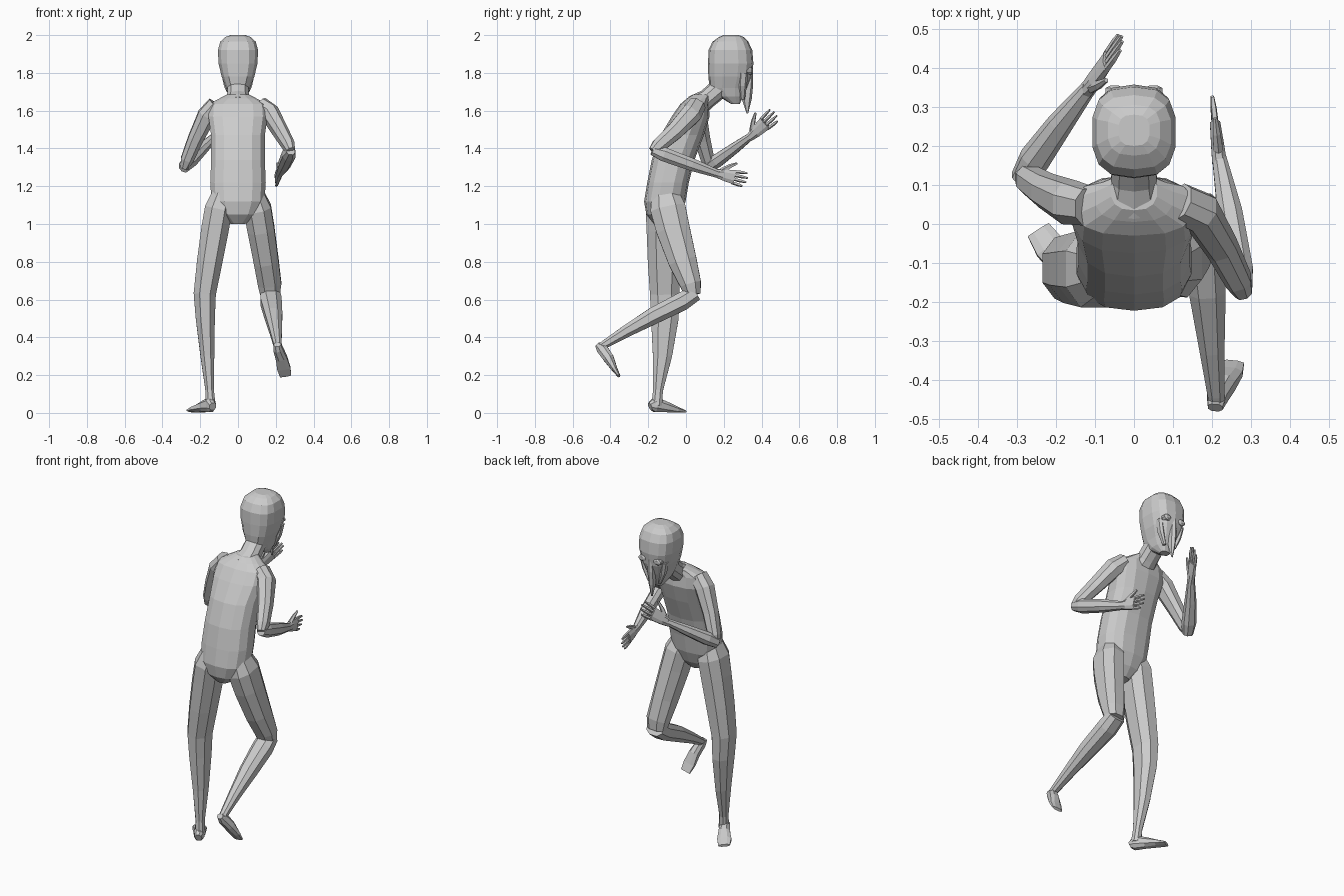
import bpy, bmesh, math
from mathutils import Vector as V


def loft(bm, pts, n=8, hint=(1, 0, 0), flat=False, p=0.85):
    """Skin sections (x, y, z, half width, half depth) with super-elliptic rings."""
    c = [V(q[:3]) for q in pts]
    rings = []
    for i, q in enumerate(pts):
        t = (c[min(i + 1, len(c) - 1)] - c[max(i - 1, 0)]).normalized()
        if flat:
            t = V((0, 0, 1))
        h = V(hint)
        u = (h - t * h.dot(t)).normalized()
        v = t.cross(u)
        ring = []
        for k in range(n):
            a = 2 * math.pi * (k + 0.5) / n
            s, r = math.cos(a), math.sin(a)
            s = math.copysign(abs(s) ** p, s) * q[3]
            r = math.copysign(abs(r) ** p, r) * q[4]
            ring.append(bm.verts.new(c[i] + u * s + v * r))
        rings.append(ring)
    for a, b in zip(rings, rings[1:]):
        for k in range(n):
            bm.faces.new((a[k], a[(k + 1) % n], b[(k + 1) % n], b[k]))
    bm.faces.new(rings[0][::-1])
    bm.faces.new(rings[-1])


def finish(name, bm):
    bmesh.ops.recalc_face_normals(bm, faces=bm.faces)
    me = bpy.data.meshes.new(name)
    bm.to_mesh(me)
    bm.free()
    ob = bpy.data.objects.new(name, me)
    bpy.context.collection.objects.link(ob)


def part(name, pts, **kw):
    bm = bmesh.new()
    loft(bm, pts, **kw)
    finish(name, bm)


def hand(name, wrist, tip, thumb_dir):
    """Palm, four fingers and a thumb between the wrist and the finger tips."""
    w, d, up = V(wrist), V(tip) - V(wrist), V(thumb_dir)
    up = (up - d * up.dot(d) / d.length_squared).normalized()
    bm = bmesh.new()
    at = lambda f, s=0.0: w + d * f + up * s
    loft(bm, [(*at(-.05), .022, .02), (*at(.2), .032, .018), (*at(.58), .04, .014)], n=8, hint=up)
    for k, reach in enumerate((.88, .98, 1.0, .95)):
        s = -.03 + .02 * k
        loft(bm, [(*at(.52, s), .009, .009), (*at(.78, s * 1.15), .009, .008),
                  (*at(reach, s * 1.2), .005, .005)], n=5, hint=up)
    loft(bm, [(*at(.12, .018), .015, .013), (*at(.34, .05), .012, .01),
              (*at(.56, .075), .006, .006)], n=5, hint=d.normalized())
    finish(name, bm)


# Leaning torso
part("torso", [(0, -.12, 1.0, .04, .05), (0, -.12, 1.05, .105, .09), (0, -.112, 1.12, .143, .11),
               (0, -.095, 1.22, .15, .11), (0, -.068, 1.34, .145, .113), (0, -.02, 1.47, .145, .115),
               (0, .025, 1.57, .16, .1), (0, .045, 1.635, .155, .075), (0, .065, 1.665, .1, .06),
               (0, .085, 1.685, .06, .05)], n=14, flat=True, p=.8)
part("neck", [(0, .05, 1.62, .075, .065), (0, .115, 1.665, .06, .052), (0, .19, 1.73, .058, .055)], n=10)

# Boxy head with a tapered jaw
part("head", [(0, .262, 1.635, .028, .022), (0, .238, 1.675, .052, .065), (0, .225, 1.72, .065, .1),
              (0, .233, 1.78, .088, .115), (0, .237, 1.85, .105, .12), (0, .235, 1.92, .108, .116),
              (0, .235, 1.965, .096, .095), (0, .24, 1.99, .068, .065), (0, .24, 2.0, .04, .04)],
     n=14, flat=True, p=.72)

# Long pointed nose, eyes and brows
part("nose", [(0, .325, 1.585, .004, .004), (0, .322, 1.66, .016, .026), (0, .332, 1.74, .02, .024),
              (0, .34, 1.84, .012, .012)], n=6, flat=True)
for side, s in (("left", -1), ("right", 1)):
    part(side + "_eye", [(s * .05, .32, 1.81, .026, .02), (s * .05, .348, 1.81, .024, .018),
                         (s * .05, .354, 1.81, .012, .01)], n=10, p=1)
    part(side + "_cheek", [(s * .035, .3, 1.66, .008, .012), (s * .06, .3, 1.73, .016, .022),
                           (s * .075, .305, 1.8, .016, .024)], n=6, flat=True)

# Arms: left raised in front of the chin, right bent at the waist
part("left_upper_arm", [(-.115, .045, 1.63, .05, .05), (-.165, .055, 1.575, .052, .058),
                        (-.225, .085, 1.45, .043, .046), (-.27, .115, 1.34, .036, .038),
                        (-.285, .125, 1.295, .022, .025)])
part("left_forearm", [(-.287, .115, 1.3, .03, .032), (-.255, .165, 1.335, .04, .038),
                      (-.19, .255, 1.4, .033, .031), (-.115, .35, 1.47, .02, .02)])
hand("left_hand", (-.118, .345, 1.465), (-.03, .475, 1.585), (0, -.6, .75))

part("right_upper_arm", [(.115, .055, 1.625, .05, .05), (.17, .03, 1.585, .05, .058),
                         (.225, -.06, 1.49, .042, .048), (.268, -.145, 1.415, .035, .04),
                         (.28, -.175, 1.385, .024, .027)])
part("right_forearm", [(.28, -.178, 1.39, .024, .026), (.27, -.12, 1.37, .037, .04),
                       (.245, .03, 1.315, .034, .036), (.218, .17, 1.265, .019, .023)])
hand("right_hand", (.218, .165, 1.268), (.2, .325, 1.232), (0, .2, 1))

# Standing left leg
part("left_leg", [(-.08, -.115, 1.16, .06, .08), (-.103, -.115, 1.08, .078, .105),
                  (-.122, -.115, .97, .078, .1), (-.15, -.115, .8, .072, .093),
                  (-.176, -.113, .63, .063, .083), (-.173, -.112, .5, .054, .078),
                  (-.162, -.125, .3, .039, .054), (-.15, -.148, .12, .024, .028),
                  (-.145, -.155, .04, .028, .03)])
part("left_foot", [(-.133, -.19, .034, .02, .022), (-.145, -.165, .045, .03, .043),
                   (-.18, -.11, .033, .034, .03), (-.215, -.06, .02, .042, .018),
                   (-.245, -.015, .01, .034, .008)])

# Lifted right leg, bent at the knee
part("right_thigh", [(.08, -.11, 1.16, .06, .075), (.103, -.095, 1.08, .078, .1),
                     (.122, -.068, .97, .076, .095), (.15, -.017, .8, .07, .08),
                     (.168, .025, .68, .066, .06), (.17, .035, .625, .055, .045)])
part("right_calf", [(.17, .05, .635, .055, .045), (.175, -.02, .59, .06, .052),
                    (.188, -.17, .515, .05, .048), (.2, -.32, .43, .034, .034),
                    (.21, -.435, .36, .023, .023), (.212, -.455, .345, .022, .022)])
part("right_foot", [(.208, -.47, .362, .02, .015), (.212, -.445, .34, .027, .032),
                    (.23, -.41, .29, .032, .03), (.243, -.38, .235, .038, .017),
                    (.252, -.355, .195, .032, .008)])
